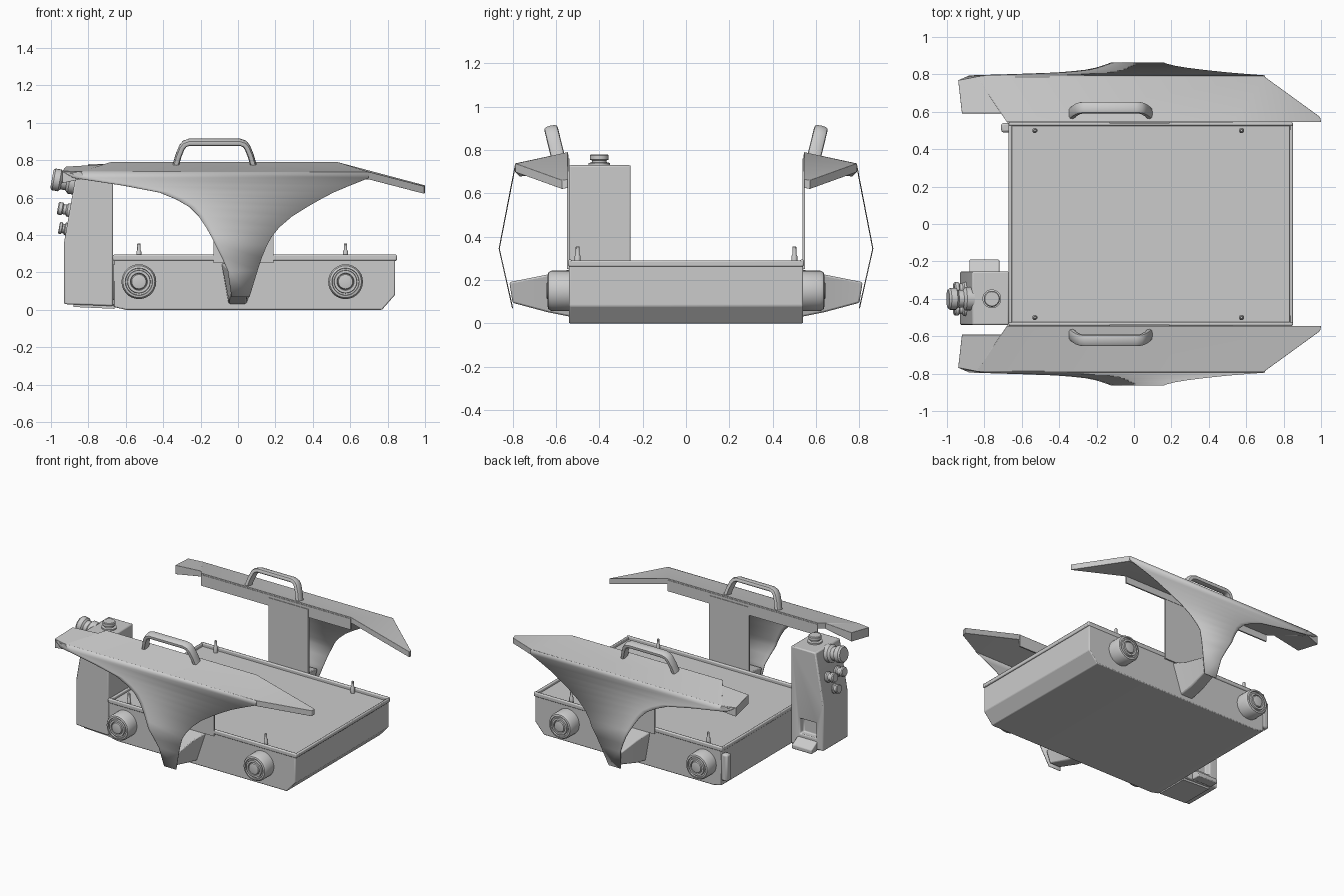
import bpy, bmesh, math
from mathutils import Vector

if "Cube" in bpy.data.objects:
    bpy.data.objects.remove(bpy.data.objects["Cube"])


def make(name, verts, faces, angle=30, bevel=0, solid=0, segs=2):
    me = bpy.data.meshes.new(name)
    me.from_pydata([tuple(v) for v in verts], [], faces)
    bm = bmesh.new()
    bm.from_mesh(me)
    bmesh.ops.recalc_face_normals(bm, faces=bm.faces)
    bm.to_mesh(me)
    bm.free()
    ob = bpy.data.objects.new(name, me)
    bpy.context.collection.objects.link(ob)
    if solid:
        m = ob.modifiers.new("solid", 'SOLIDIFY')
        m.thickness, m.offset = solid, 0
    if bevel:
        m = ob.modifiers.new("bevel", 'BEVEL')
        m.width, m.segments, m.limit_method = bevel, segs, 'ANGLE'
    bpy.ops.object.select_all(action='DESELECT')
    ob.select_set(True)
    bpy.context.view_layer.objects.active = ob
    bpy.ops.object.shade_smooth_by_angle(angle=math.radians(angle))
    return ob


def loft(name, rings, **kw):
    """Closed solid through a list of equally long rings."""
    n = len(rings[0])
    verts = [v for r in rings for v in r]
    faces = [(k * n + i, k * n + (i + 1) % n, (k + 1) * n + (i + 1) % n, (k + 1) * n + i)
             for k in range(len(rings) - 1) for i in range(n)]
    faces += [tuple(range(n)), tuple(range(len(verts) - n, len(verts)))]
    return make(name, verts, faces, **kw)


def prism(name, xz, y0, y1, **kw):
    return loft(name, [[(x, y, z) for x, z in xz] for y in (y0, y1)], **kw)


def box(name, x0, x1, y0, y1, z0, z1, **kw):
    return prism(name, [(x0, z0), (x1, z0), (x1, z1), (x0, z1)], y0, y1, **kw)


def lathe(name, origin, axis, profile, n=28, **kw):
    """Revolve (radius, distance) pairs about an axis."""
    q = Vector(axis).to_track_quat('Z', 'Y')
    rings = [[Vector(origin) + q @ Vector((r * math.cos(2 * math.pi * i / n),
              r * math.sin(2 * math.pi * i / n), d)) for i in range(n)] for r, d in profile]
    return loft(name, rings, **kw)


# tray body, chamfered at the lower right end, with a shallow floor
prism("tray_body", [(-.665, .015), (-.6, 0), (.77, 0), (.84, .08), (.84, .27), (-.665, .27)],
      -.54, .54, bevel=.006)
for s in (-1, 1):
    box("tray_rim_side", -.67, .85, s * .545, s * .525, .262, .295, bevel=.008)
for x0, x1 in ((-.67, -.652), (.832, .85)):
    box("tray_rim_end", x0, x1, -.54, .54, .262, .29, bevel=.006)
box("corner_post", -.71, -.66, .49, .54, .05, .245, bevel=.012)

# outer skirt profile: height, left x, right x
SKIRT = [(.737, -.935, .70), (.705, -.88, .70), (.665, -.62, .60), (.627, -.42, .51),
         (.59, -.33, .44), (.55, -.26, .37), (.50, -.21, .29), (.44, -.17, .22),
         (.39, -.142, .18), (.345, -.12, .155), (.28, -.087, .128), (.21, -.055, .105),
         (.07, -.035, .062)]


def skirt_y(z):
    if z > .345:
        return .862 - .076 * (z - .345) / .392
    return .80 + .062 * (z - .07) / .275


for s, side in ((-1, "front"), (1, "back")):
    # thin folded skirt sheet
    v, f = [], []
    for z, a, b in SKIRT:
        y = skirt_y(z)
        ya = y - .018 if a < -.9 else y
        v += [(a, s * ya, z), (a + .06 * (b - a), s * y, z), (b, s * y, z)]
    for k in range(len(SKIRT) - 1):
        i = 3 * k
        f += [(i, i + 1, i + 4, i + 3), (i + 1, i + 2, i + 5, i + 4)]
    make(side + "_skirt", v, f, solid=.005)

    # armrest-like top cap with drooping end
    top = [(-.92, .592, .765), (-.71, .592, .778), (-.68, .545, .79), (.53, .545, .79),
           (1.0, .545, .665), (.995, .572, .66), (.70, .786, .737), (-.84, .788, .738),
           (-.94, .768, .742)]
    n = len(top)
    v = [(x, s * y, z) for x, y, z in top]
    v += [(x, s * y, z - (.065 if x < -.9 else .04)) for x, y, z in top]
    quads = [(0, 1, 7, 8), (1, 2, 7), (2, 3, 6, 7), (3, 4, 5, 6)]
    f = quads + [tuple(i + n for i in q) for q in quads]
    f += [(i, (i + 1) % n, (i + 1) % n + n, i + n) for i in range(n)]
    make(side + "_top_cap", v, f, bevel=.006, angle=20)

    # inner flange, upright plate, and lower arm to the skirt
    box(side + "_inner_flange", -.68, .53, s * .542, s * .552, .70, .78)
    box(side + "_upright_plate", -.13, .19, s * .538, s * .55, .25, .76)
    loft(side + "_lower_arm", [
        [(-.05, s * .53, .03), (.045, s * .53, .03), (.12, s * .53, .25), (-.09, s * .53, .25)],
        [(-.05, s * .64, .052), (.045, s * .64, .052), (.085, s * .64, .225), (-.06, s * .64, .225)],
        [(-.03, s * .80, .095), (.055, s * .80, .095), (.075, s * .815, .19), (-.045, s * .815, .19)]],
        bevel=.008)

    # tilted carry handle, swept rounded section
    path = [(-.335, -.02), (-.318, .04), (-.30, .085), (-.285, .104), (-.26, .113),
            (.01, .113), (.035, .104), (.05, .085), (.068, .04), (.085, -.02)]
    rings = []
    for i, (x, h) in enumerate(path):
        a, b = path[max(i - 1, 0)], path[min(i + 1, len(path) - 1)]
        t = Vector((b[0] - a[0], b[1] - a[1])).normalized()
        ring = []
        for k in range(12):
            an = 2 * math.pi * k / 12
            c, d = math.cos(an), math.sin(an)
            w, u = .032 * math.copysign(abs(c) ** .7, c), .017 * math.copysign(abs(d) ** .7, d)
            px, ph = x - t.y * u, h + t.x * u
            ring.append((px, s * (.595 + .24 * ph + w * .97), .785 + ph * .98 - w * .23))
        rings.append(ring)
    loft(side + "_handle", rings, angle=40)

    # wheel-like hubs and locating pins
    for x in (-.53, .575):
        lathe(side + "_hub", (x, s * .53, .15), (0, s, 0),
              [(.093, 0), (.093, .09), (.085, .105), (.073, .108), (.071, .098), (.062, .098),
               (.06, .11), (.046, .11), (.043, .098), (.038, .112), (.03, .114)])
        lathe(side + "_pin", (x, s * .5, .265), (0, 0, 1),
              [(.014, 0), (.014, .045), (.009, .055), (.009, .087), (.006, .09)], n=12)

# side canister with a pocket cut into its back face
can = prism("canister", [(-.668, .02), (-.668, .73), (-.865, .73), (-.93, .36), (-.93, .03)],
            -.54, -.255)
cut = box("pocket_cutter", -.87, -.74, -.30, -.2, .11, .22)
cut.hide_render = True
cut.hide_viewport = True
m = can.modifiers.new("pocket", 'BOOLEAN')
m.operation, m.object, m.solver = 'DIFFERENCE', cut, 'EXACT'
m = can.modifiers.new("bevel", 'BEVEL')
m.width, m.segments, m.limit_method = .008, 2, 'ANGLE'
prism("canister_foot", [(-.88, .015), (-.66, .005), (-.66, .03), (-.88, .03)], -.52, -.28)
loft("canister_tray", [[(-.88, y, .02), (-.72, y, .02), (-.72, y, h), (-.88, y, h)]
                       for y, h in ((-.26, .09), (-.19, .05))], bevel=.006)
lathe("filler_cap", (-.76, -.4, .725), (0, 0, 1),
      [(.05, 0), (.05, .015), (.033, .018), (.033, .027), (.043, .03), (.043, .05), (.038, .055)])

# knobs on the sloping face
for name, o, r, d in (("large_knob", (-.862, -.4, .675), .062, .135),
                      ("left_knob", (-.89, -.345, .53), .036, .075),
                      ("right_knob", (-.89, -.455, .53), .036, .075),
                      ("small_knob", (-.91, -.4, .43), .034, .048)):
    lathe(name, o, (-1, 0, .18),
          [(r, 0), (r, d * .3), (r * .75, d * .4), (r * .75, d * .6), (r * .95, d * .68),
           (r * .95, d * .92), (r * .8, d)], n=20)
